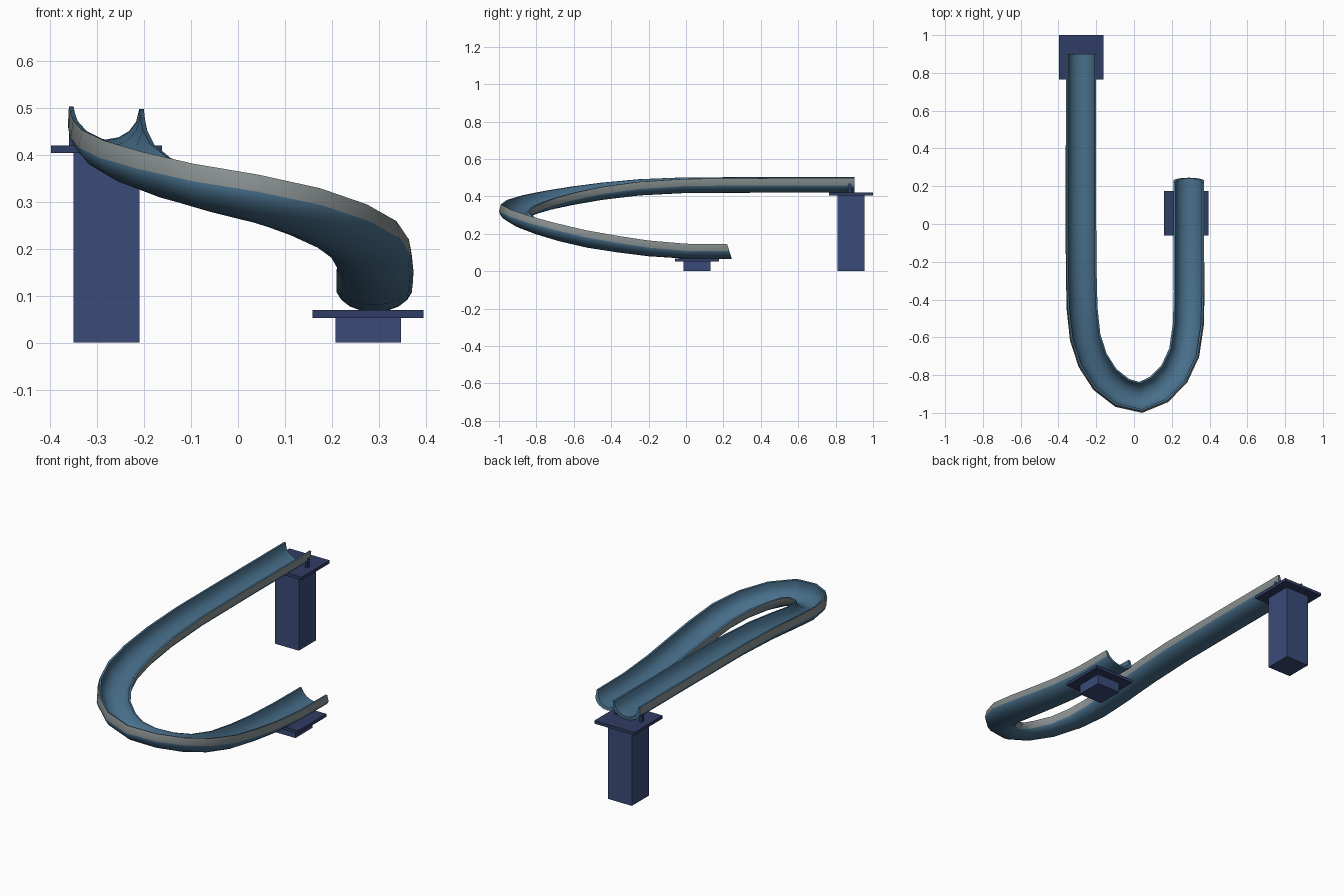
import bpy, bmesh, math
from mathutils import Vector

if "Cube" in bpy.data.objects:
    bpy.data.objects.remove(bpy.data.objects["Cube"])


def material(name, rgb):
    m = bpy.data.materials.new(name)
    m.diffuse_color = (*rgb, 1)
    m.use_nodes = True
    m.node_tree.nodes["Principled BSDF"].inputs["Base Color"].default_value = m.diffuse_color
    return m


BLUE = material("slide blue", (0.065, 0.16, 0.26))
GREY = material("side grey", (0.26, 0.29, 0.29))
NAVY = material("pillar navy", (0.042, 0.07, 0.19))
DARK = material("plate navy", (0.03, 0.045, 0.125))


def box(name, lo, hi, mat):
    bm = bmesh.new()
    bmesh.ops.create_cube(bm, size=1)
    for v in bm.verts:
        v.co = Vector([(a + b) / 2 + c * (b - a) for a, b, c in zip(lo, hi, v.co)])
    me = bpy.data.meshes.new(name)
    bm.to_mesh(me)
    bm.free()
    me.materials.append(mat)
    ob = bpy.data.objects.new(name, me)
    bpy.context.collection.objects.link(ob)
    return ob


# Slide path: x, y, height of the trough bottom, bank angle in degrees
path = [(-.28, .9, .42, 2), (-.28, .45, .42, 2), (-.28, 0, .418, 3),
        (-.278, -.25, .405, 5), (-.272, -.45, .382, 8), (-.255, -.6, .357, 11),
        (-.215, -.72, .332, 13), (-.15, -.82, .306, 15), (-.06, -.89, .28, 15),
        (.035, -.913, .257, 15), (.13, -.872, .228, 15), (.21, -.79, .195, 14),
        (.262, -.68, .162, 12), (.285, -.53, .127, 9), (.29, -.36, .1, 6),
        (.29, -.2, .08, 3), (.29, 0, .067, 0), (.29, .22, .065, 0)]

# Trough section: right half outside from the floor up, then back along the inside
outer = [(.025, .002), (.052, .012), (.07, .026), (.08, .042), (.08, .08)]
inner = [(.07, .08), (.064, .052), (.05, .032), (.028, .018)]
right = outer + inner
profile = ([(0, 0)] + right + [(0, .012)] + [(-u, h) for u, h in reversed(right)])
n = len(profile)

bm = bmesh.new()
rings = []
for i, (x, y, z, bank) in enumerate(path):
    a, b = path[max(i - 1, 0)], path[min(i + 1, len(path) - 1)]
    t = Vector((b[0] - a[0], b[1] - a[1])).normalized()
    side = Vector((t.y, -t.x, 0))
    c, s = math.cos(math.radians(bank)), math.sin(math.radians(bank))
    ring = []
    for u, h in profile:
        k = h - .08                      # bank about the rim centre
        p = Vector((x, y, z + .08 + u * s + k * c)) + side * (u * c - k * s)
        if i == len(path) - 1:           # slanted lip at the exit
            p.y += .025 * (1 - h / .08)
        ring.append(bm.verts.new(p))
    rings.append(ring)

for r0, r1 in zip(rings, rings[1:]):
    for j in range(n):
        k = (j + 1) % n
        f = bm.faces.new((r0[j], r0[k], r1[k], r1[j]))
        (u0, _), (u1, _) = profile[j], profile[k]
        f.material_index = 1 if abs(u0) == abs(u1) == .08 else 0
bm.faces.new(rings[0])
bm.faces.new(rings[-1][::-1])
bmesh.ops.recalc_face_normals(bm, faces=bm.faces)
me = bpy.data.meshes.new("slide_trough")
bm.to_mesh(me)
bm.free()
me.materials.append(BLUE)
me.materials.append(GREY)
slide = bpy.data.objects.new("slide_trough", me)
bpy.context.collection.objects.link(slide)
bpy.context.view_layer.objects.active = slide
slide.select_set(True)
bpy.ops.object.shade_smooth_by_angle(angle=math.radians(35))

# Pillar and plate under each end
for name, cx, cy, top in (("upper", -.28, .882, .42), ("lower", .277, .058, .069)):
    box(name + "_pillar", (cx - .07, cy - .072, 0), (cx + .07, cy + .072, top - .014), NAVY)
    box(name + "_plate", (cx - .118, cy - .118, top - .016), (cx + .118, cy + .118, top), DARK)

# Small posts holding the rims at the top
for name, x in (("left", -.354), ("right", -.206)):
    box(name + "_rim_post", (x - .006, .865, .415), (x + .006, .885, .47), DARK)
